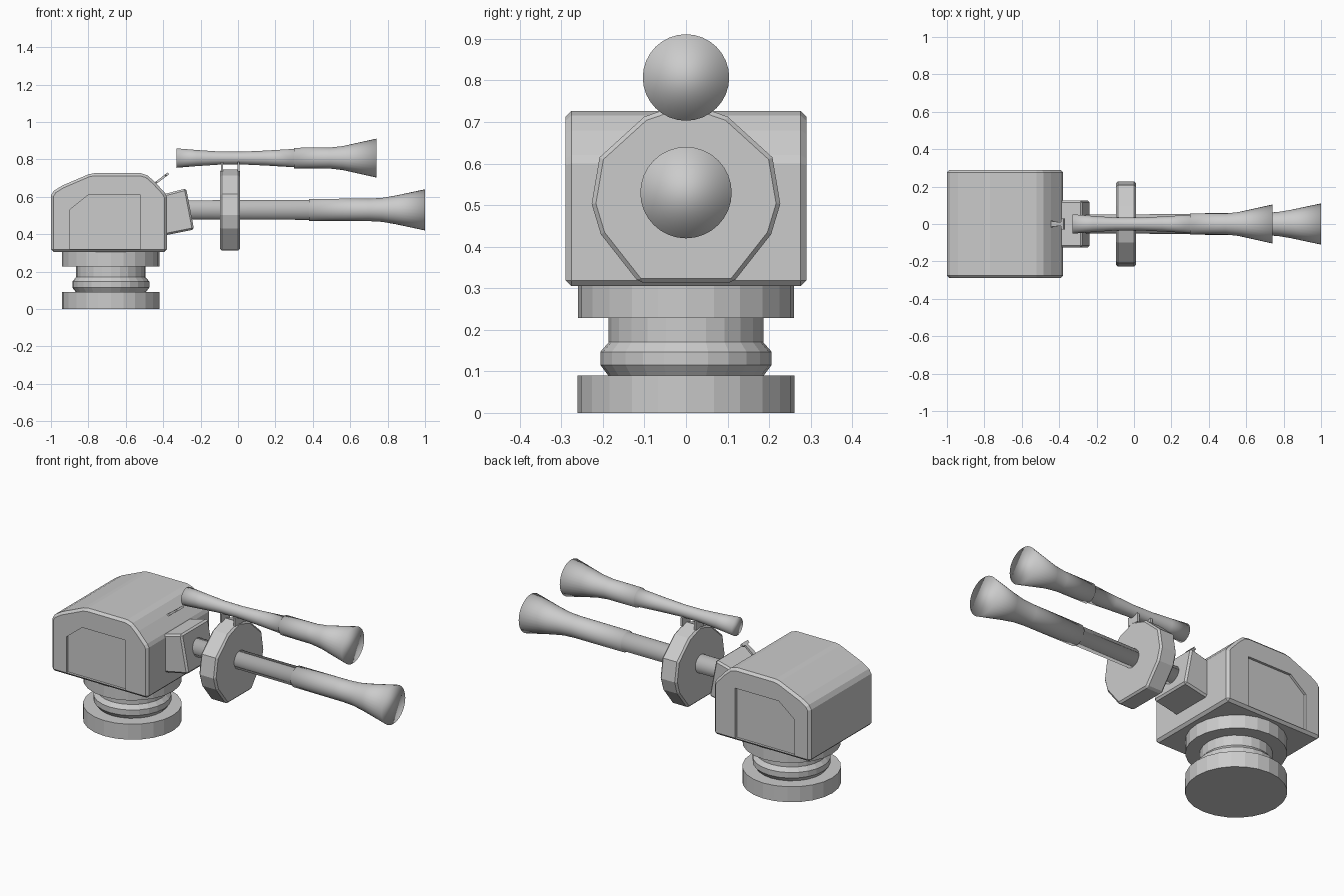
import bpy, bmesh, math
from mathutils import Vector, Matrix

if "Cube" in bpy.data.objects:
    bpy.data.objects.remove(bpy.data.objects["Cube"])


def make(name, bm, smooth=None):
    bmesh.ops.recalc_face_normals(bm, faces=bm.faces[:])
    me = bpy.data.meshes.new(name)
    bm.to_mesh(me)
    bm.free()
    ob = bpy.data.objects.new(name, me)
    bpy.context.collection.objects.link(ob)
    if smooth == "all":
        for p in me.polygons:
            p.use_smooth = True
    elif smooth:
        bpy.ops.object.select_all(action='DESELECT')
        ob.select_set(True)
        bpy.context.view_layer.objects.active = ob
        bpy.ops.object.shade_smooth_by_angle(angle=math.radians(smooth))
    return ob


def prism(name, pts, start, step):
    """Polygon of 2D points, extruded along the axis of step."""
    start, step = Vector(start), Vector(step)
    bm = bmesh.new()
    if step.x:
        co = [Vector((0, a, b)) for a, b in pts]
    elif step.y:
        co = [Vector((a, 0, b)) for a, b in pts]
    else:
        co = [Vector((a, b, 0)) for a, b in pts]
    f = bm.faces.new([bm.verts.new(c + start) for c in co])
    r = bmesh.ops.extrude_face_region(bm, geom=[f])
    bmesh.ops.translate(bm, vec=step, verts=[v for v in r["geom"] if isinstance(v, bmesh.types.BMVert)])
    return make(name, bm)


def lathe(name, prof, n, origin, along_x=False, smooth=None):
    """Solid of revolution from (position, radius) pairs."""
    bm = bmesh.new()
    rings = []
    for h, r in prof:
        ring = []
        for i in range(n):
            a = 2 * math.pi * i / n
            c, s = r * math.cos(a), r * math.sin(a)
            p = Vector((h, c, s)) if along_x else Vector((c, s, h))
            ring.append(bm.verts.new(p + Vector(origin)))
        rings.append(ring)
    for a, b in zip(rings, rings[1:]):
        for i in range(n):
            bm.faces.new((a[i], a[(i + 1) % n], b[(i + 1) % n], b[i]))
    bm.faces.new(rings[0])
    bm.faces.new(rings[-1])
    return make(name, bm, smooth)


def bevel(ob, width, angle=50):
    m = ob.modifiers.new("bevel", 'BEVEL')
    m.width = width
    m.segments = 1
    m.limit_method = 'ANGLE'
    m.angle_limit = math.radians(angle)


def box(name, centre, size, tilt=0):
    bm = bmesh.new()
    bmesh.ops.create_cube(bm, size=1)
    bmesh.ops.scale(bm, vec=size, verts=bm.verts)
    bmesh.ops.rotate(bm, cent=(0, 0, 0), matrix=Matrix.Rotation(tilt, 3, 'Y'), verts=bm.verts)
    bmesh.ops.translate(bm, vec=centre, verts=bm.verts)
    return make(name, bm)


# Pedestal with foot, ribbed neck and turntable
lathe("pedestal", [(0, .261), (.09, .261), (.09, .187), (.115, .206), (.147, .206), (.17, .186),
                   (.228, .186), (.228, .26), (.31, .26)], 24, (-.68, 0, 0))

# Housing with rounded roof
housing = prism("housing", [(-1, .305), (-1, .607), (-.985, .632), (-.94, .66), (-.80, .72), (-.77, .726),
                            (-.52, .726), (-.485, .715), (-.445, .68), (-.39, .62), (-.38, .60), (-.38, .305)],
                (0, -.29, 0), (0, .58, 0))
bevel(housing, .014)

# Recessed side panels
for side, y in (("front", -.32), ("back", .276)):
    cut = prism("panel_cutter_" + side, [(-.90, .32), (-.90, .53), (-.80, .61), (-.52, .61), (-.52, .32)],
                (0, y, 0), (0, .044, 0))
    cut.hide_render = True
    cut.hide_viewport = True
    cut.display_type = 'WIRE'
    b = housing.modifiers.new("panel", 'BOOLEAN')
    b.operation = 'DIFFERENCE'
    b.solver = 'EXACT'
    b.object = cut

# Tilted gun mount
mount = prism("gun_mount", [(-.40, .613), (-.277, .645), (-.235, .425), (-.40, .392)], (0, -.125, 0), (0, .25, 0))
bevel(mount, .01)

# Main barrel with flared muzzle
lathe("main_barrel", [(-.30, .051), (.38, .053), (.38, .059), (.70, .06), (.77, .064), (.84, .076), (1, .11)],
      32, (0, 0, .53), True, "all")

# Upper barrel, waisted and flared
lathe("upper_barrel", [(-.33, .052), (-.22, .043), (-.10, .035), (.02, .034), (.15, .040), (.30, .049),
                       (.30, .055), (.49, .056), (.56, .064), (.74, .104)],
      32, (0, 0, .807), True, "all")

# Faceted shield disc
half = [(.10, .713), (.208, .615), (.227, .503), (.205, .43), (.113, .313)]
shield = prism("shield", [(0, .747)] + half + [(-y, z) for y, z in reversed(half)], (-.096, 0, 0), (.107, 0, 0))
bevel(shield, .01)

# Brackets holding the upper barrel
for i, x in enumerate((-.085, .002)):
    box(f"barrel_bracket_{i + 1}", (x, 0, .76), (.012, .075, .05))

# Sight lever on the roof slope
lever = [(-.055, -.027), (-.04, -.027), (-.03, -.013), (.03, -.011), (.035, -.03), (.05, -.03)]
sight = prism("sight_lever", lever + [(x, -y) for x, y in reversed(lever)], (0, 0, -.006), (0, 0, .012))
sight.location = (-.412, 0, .695)
sight.rotation_euler = (0, -math.radians(37), 0)
